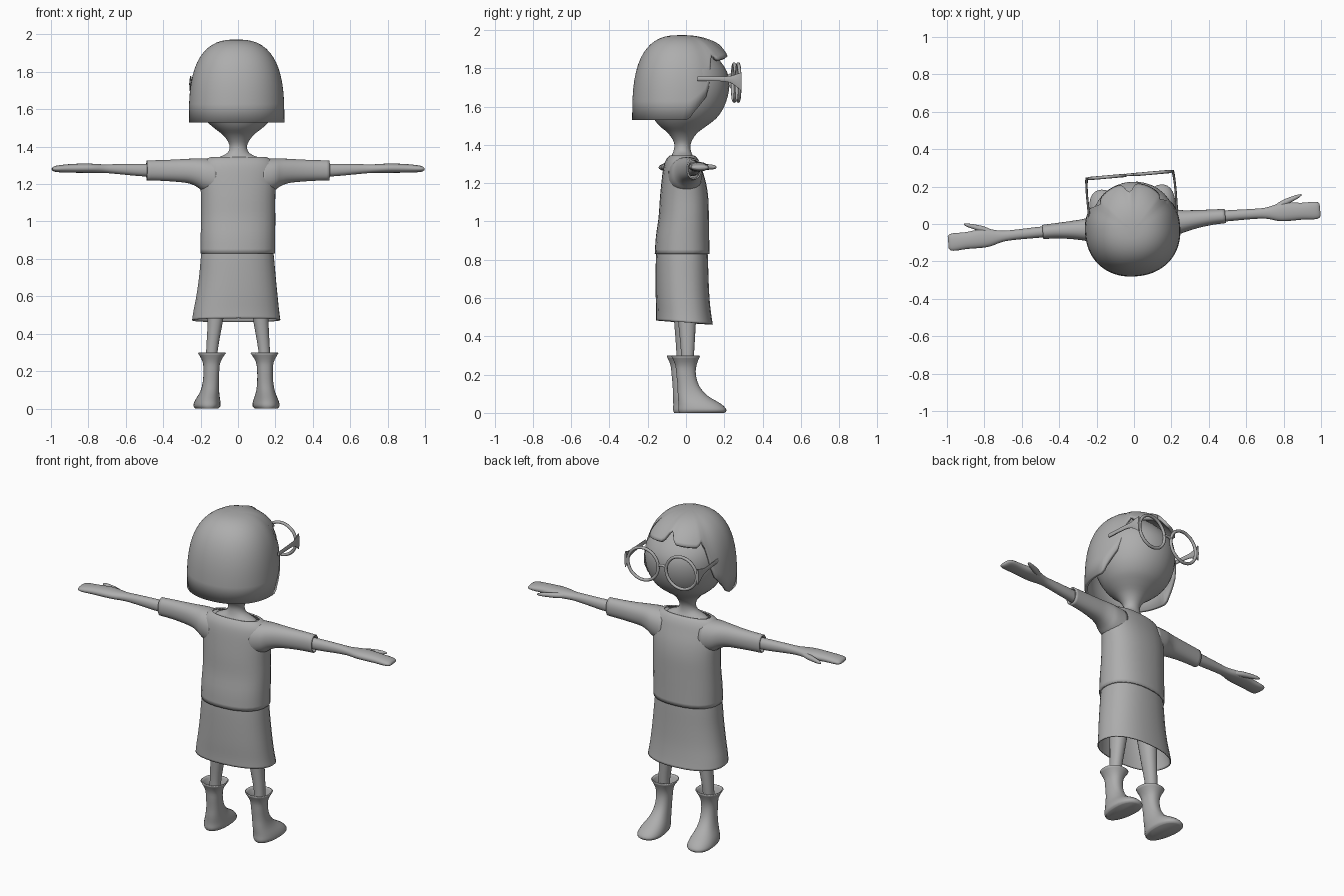
import bpy, bmesh, math
from math import sin, cos, pi, radians

TURN = radians(5)          # the whole figure is turned slightly
grey = bpy.data.materials.new("plain grey")
grey.diffuse_color = (0.42, 0.42, 0.42, 1)


def finish(ob, mirror=False, solid=0, angle=50):
    ob.data.materials.clear()
    ob.data.materials.append(grey)
    bpy.ops.object.select_all(action='DESELECT')
    ob.select_set(True)
    bpy.context.view_layer.objects.active = ob
    bpy.ops.object.shade_smooth_by_angle(angle=radians(angle))
    if solid:
        m = ob.modifiers.new("thickness", 'SOLIDIFY')
        m.thickness = solid
        m.offset = -1
    if mirror:
        ob.modifiers.new("mirror", 'MIRROR')
    ob.rotation_euler.z = TURN
    return ob


def from_bmesh(name, bm, **kw):
    bmesh.ops.recalc_face_normals(bm, faces=bm.faces)
    me = bpy.data.meshes.new(name)
    bm.to_mesh(me)
    bm.free()
    ob = bpy.data.objects.new(name, me)
    bpy.context.collection.objects.link(ob)
    return finish(ob, **kw)


def smooth_rings(rings, steps):
    # Catmull-Rom interpolation between the given sections
    out = []
    n = len(rings)
    for i in range(n - 1):
        p = [rings[max(0, min(n - 1, i + k))] for k in (-1, 0, 1, 2)]
        for s in range(steps):
            t = s / steps
            out.append([b + 0.5 * t * (c - a + t * (2*a - 5*b + 4*c - d + t * (3*(b - c) + d - a)))
                        for a, b, c, d in zip(*p)])
    return out + [list(rings[-1])]


def loft(name, rings, axis='z', seg=28, power=2.2, steps=3, caps=(True, True), tilt=None, **kw):
    # rings: position along axis, two centre coordinates, two radii
    ax = 'xyz'.index(axis)
    oth = [i for i in range(3) if i != ax]
    bm = bmesh.new()
    loops = []
    for t, ca, cb, ra, rb in smooth_rings(rings, steps):
        loop = []
        for k in range(seg):
            c, s = cos(2*pi*k/seg), sin(2*pi*k/seg)
            v = [0, 0, 0]
            v[ax] = t
            v[oth[0]] = ca + ra * math.copysign(abs(c) ** (2/power), c)
            v[oth[1]] = cb + rb * math.copysign(abs(s) ** (2/power), s)
            if tilt:
                v = tilt(*v)
            loop.append(bm.verts.new(v))
        loops.append(loop)
    for a, b in zip(loops, loops[1:]):
        for k in range(seg):
            j = (k + 1) % seg
            bm.faces.new((a[k], a[j], b[j], b[k]))
    for use, loop in zip(caps, (loops[0], loops[-1])):
        if use:
            bm.faces.new(loop)
    return from_bmesh(name, bm, **kw)


# Head with neck and upper chest
loft("head_and_neck", [
    (1.28, 0, -.02, .15, .075), (1.33, 0, -.02, .13, .062), (1.365, 0, -.02, .06, .046),
    (1.41, 0, -.018, .048, .044), (1.46, 0, -.018, .08, .075), (1.50, 0, -.015, .13, .125),
    (1.54, 0, -.005, .172, .165), (1.60, 0, .0, .207, .2), (1.68, 0, .002, .225, .222),
    (1.76, 0, .002, .222, .22), (1.83, 0, -.01, .2, .195), (1.90, 0, -.03, .145, .145),
    (1.94, 0, -.03, .08, .08), (1.95, 0, -.03, .02, .02)], power=2.05, seg=36)


# Bobbed hair: a dome whose lower edge follows the fringe and cheeks
def hair_edge(deg):
    for a, b, za, zb in ((0, 4, 1.925, 1.915), (4, 10, 1.915, 1.865), (10, 46, 1.865, 1.845),
                         (46, 54, 1.845, 1.88), (54, 59, 1.88, 1.72), (59, 64, 1.72, 1.65),
                         (64, 80, 1.65, 1.57), (80, 86, 1.57, 1.53)):
        if deg < b:
            return za + (zb - za) * (deg - a) / (b - a)
    return 1.53


bm = bmesh.new()
seg, rows = 90, 14
loops = []
top = bm.verts.new((-.01, -.03, 1.973))
for k in range(seg):
    ang = 2*pi*k/seg                     # measured from the face direction
    deg = abs((math.degrees(ang) + 180) % 360 - 180)
    h = (hair_edge(deg) - 1.53) / .443
    end = math.acos(h ** 1.45)
    front = max(0, min(1, (62 - deg) / 12))
    col = []
    for r in range(1, rows + 1):
        phi = end * r / rows
        z = 1.53 + .443 * max(0, cos(phi)) ** (2/2.9)
        rad = sin(phi) ** .77
        c, s = cos(ang), sin(ang)
        x = -.01 + .255 * rad * math.copysign(abs(s) ** .92, s)
        y = -.03 + .25 * rad * math.copysign(abs(c) ** .92, c) + .05 * front * (r/rows) * max(0, c)
        col.append(bm.verts.new((x, y, z)))
    loops.append(col)
for k in range(seg):
    a, b = loops[k], loops[(k + 1) % seg]
    bm.faces.new((top, a[0], b[0]))
    for r in range(rows - 1):
        bm.faces.new((a[r], a[r+1], b[r+1], b[r]))
from_bmesh("hair", bm, solid=.018)

# Shirt body and sleeves
loft("shirt_body", [
    (.83, -.003, -.02, .2, .142), (.92, -.002, -.018, .2, .138), (1.02, 0, -.012, .199, .13),
    (1.12, 0, -.01, .199, .125), (1.2, 0, -.012, .203, .115), (1.27, 0, -.018, .203, .1),
    (1.31, 0, -.02, .192, .088), (1.335, 0, -.02, .17, .073), (1.345, 0, -.02, .145, .06)],
    caps=(False, False), solid=.008, power=2.3)
loft("sleeve", [
    (.12, -.015, 1.235, .09, .1), (.19, -.013, 1.25, .082, .087), (.225, -.01, 1.262, .07, .075),
    (.27, -.008, 1.27, .058, .065), (.34, -.003, 1.272, .048, .059), (.42, 0, 1.273, .041, .055),
    (.49, 0, 1.273, .038, .053)], axis='x', caps=(False, False), solid=.008, mirror=True)

# Arms with mitten hands and thumbs
loft("arm_and_hand", [
    (.38, 0, 1.272, .03, .036), (.52, 0, 1.275, .029, .033), (.64, -.002, 1.28, .027, .027),
    (.71, -.004, 1.282, .03, .023), (.77, -.006, 1.284, .045, .024), (.82, -.006, 1.285, .05, .025),
    (.9, -.01, 1.284, .045, .023), (.96, -.012, 1.282, .047, .019), (.988, -.012, 1.281, .043, .014),
    (.998, -.012, 1.28, .032, .006)], axis='x', mirror=True, seg=20)
loft("thumb", [
    (.75, .015, 1.283, .015, .014), (.8, .038, 1.284, .019, .015), (.85, .058, 1.284, .014, .013),
    (.885, .07, 1.283, .01, .01), (.905, .077, 1.282, .004, .004)],
    axis='x', mirror=True, seg=12)

# Skirt with a hem dipping slightly to the front
loft("skirt", [
    (.86, -.005, -.021, .19, .132), (.8, -.005, -.021, .197, .135), (.7, -.005, -.02, .206, .137),
    (.6, -.007, -.017, .218, .139), (.52, -.01, -.011, .23, .142), (.472, -.01, -.007, .237, .146)],
    caps=(False, False), solid=.006, power=2.3,
    tilt=lambda x, y, z: (x, y, z - .07 * y * (.86 - z) / .39))

# Legs and boots
loft("leg", [
    (.88, .085, -.01, .075, .075), (.7, .1, -.008, .06, .065), (.47, .122, -.005, .041, .046),
    (.31, .14, -.004, .031, .034), (.2, .143, -.008, .03, .03)], mirror=True, seg=20)
loft("boot", [
    (.0, .158, .07, .055, .118), (.015, .158, .072, .066, .126), (.045, .156, .06, .063, .113),
    (.09, .15, .022, .05, .078), (.14, .146, .0, .043, .057), (.2, .144, -.012, .042, .051),
    (.25, .143, -.013, .048, .056), (.297, .141, -.014, .075, .075)],
    tilt=lambda x, y, z: (.152 + (x - .152) * (1 + 1.2 * y * max(0, 1 - z / .12)), y, z),
    caps=(True, False), solid=.006, mirror=True, power=2.3)

# Round glasses
bpy.ops.mesh.primitive_torus_add(location=(.122, .263, 1.725), rotation=(pi/2, 0, 0),
                                 major_radius=.097, minor_radius=.009,
                                 major_segments=40, minor_segments=8)
ob = bpy.context.object
ob.name = "glasses_rim"
bpy.ops.object.transform_apply(location=True, rotation=True, scale=True)
finish(ob, mirror=True)
loft("glasses_bridge", [(-.034, .263, 1.735, .007, .008), (0, .265, 1.745, .007, .008),
                        (.034, .263, 1.735, .007, .008)], axis='x', seg=8)
loft("glasses_temple", [
    (.27, .23, 1.73, .007, .05), (.25, .233, 1.735, .007, .038), (.21, .236, 1.742, .006, .018),
    (.15, .237, 1.745, .006, .013), (.04, .235, 1.745, .006, .012)],
    axis='y', seg=10, mirror=True)
